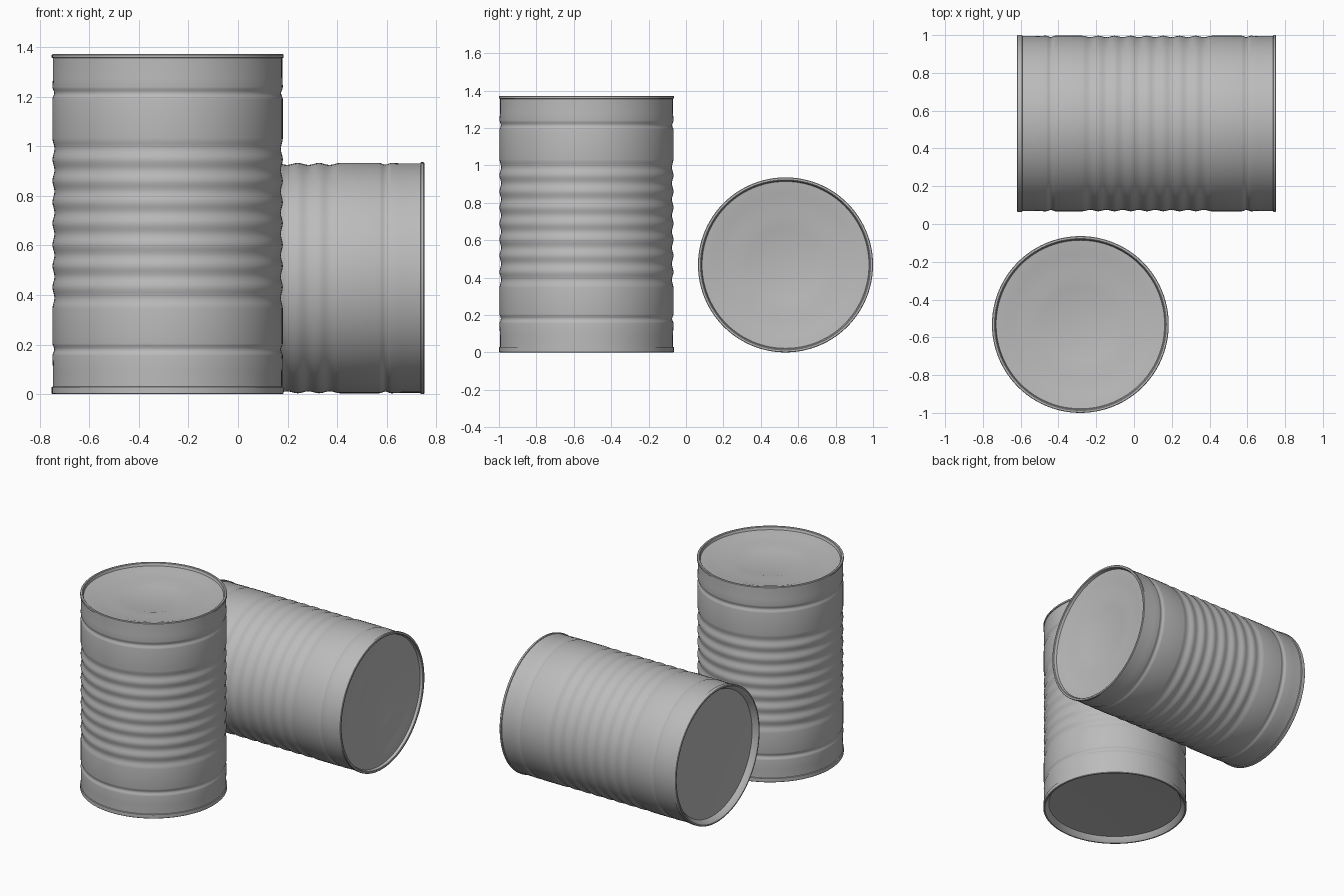
import bpy
import bmesh
import math
from mathutils import Vector, Matrix

old = bpy.data.objects.get("Cube")
if old:
    bpy.data.objects.remove(old, do_unlink=True)

R, WALL, H = 0.468, 0.463, 1.372
SIDES = 96

tin = bpy.data.materials.new("tin grey")
tin.use_nodes = True
grey = (0.5, 0.5, 0.5, 1)
tin.diffuse_color = grey
tin.node_tree.nodes["Principled BSDF"].inputs["Base Color"].default_value = grey


def lathe(name, profile, matrix):
    """Revolve (radius, height) points around z; a zero radius closes the shape."""
    bm = bmesh.new()
    rings = []
    for r, z in profile:
        count = SIDES if r > 0 else 1
        rings.append([bm.verts.new((r * math.cos(math.tau * i / SIDES),
                                    r * math.sin(math.tau * i / SIDES), z))
                      for i in range(count)])
    for a, b in zip(rings, rings[1:]):
        for i in range(SIDES):
            j = (i + 1) % SIDES
            if len(a) == 1:
                bm.faces.new((a[0], b[j], b[i]))
            elif len(b) == 1:
                bm.faces.new((a[i], a[j], b[0]))
            else:
                bm.faces.new((a[i], a[j], b[j], b[i]))
    mesh = bpy.data.meshes.new(name)
    bm.to_mesh(mesh)
    bm.free()
    mesh.materials.append(tin)
    obj = bpy.data.objects.new(name, mesh)
    obj.matrix_world = matrix
    bpy.context.collection.objects.link(obj)
    bpy.ops.object.select_all(action='DESELECT')
    obj.select_set(True)
    bpy.context.view_layer.objects.active = obj
    bpy.ops.object.shade_smooth_by_angle(angle=math.radians(35))


def ribs(start, count, period, depth):
    """Soft grooves pressed into the wall, one per period."""
    steps = 8
    return [(WALL + 0.002 - depth * (0.5 - 0.5 * math.cos(math.tau * k / steps)),
             start + period * k / steps) for k in range(count * steps + 1)]


# Wall: single bead near each end and a ribbed middle
wall = [(WALL, 0.03), (WALL, 0.09)]
wall += ribs(0.155, 1, 0.05, 0.007)
wall += ribs(0.345, 8, 0.086, 0.008)
wall += ribs(1.19, 1, 0.05, 0.007)
wall += [(WALL, 1.28), (WALL, H - 0.016)]

# Top: rolled rim, shallow recess and rings stepping down to the centre
top = [(WALL, H - 0.016), (R, H - 0.014), (R, H - 0.003), (R - 0.003, H),
       (0.455, H), (0.451, H - 0.003), (0.446, H - 0.02), (0.437, H - 0.022),
       (0.395, H - 0.022), (0.372, H - 0.029), (0.302, H - 0.029),
       (0.252, H - 0.039), (0.212, H - 0.039), (0.190, H - 0.045), (0, H - 0.045)]

# Bottom: deeper plain recess with a taller rim
bottom = [(0, 0.038), (0.40, 0.038), (0.432, 0.036), (0.453, 0.003), (0.457, 0),
          (R - 0.003, 0), (R, 0.003), (R, 0.028), (WALL, 0.03)]

placements = {
    "standing_can": Matrix.Translation((-0.284, -0.532, 0)),
    "lying_can": Matrix.Translation((0.752 - H, 0.532, R)) @ Matrix.Rotation(math.pi / 2, 4, 'Y'),
}
for can, matrix in placements.items():
    lathe(can + "_wall", wall, matrix)
    lathe(can + "_top_lid", top, matrix)
    lathe(can + "_bottom_lid", bottom, matrix)
